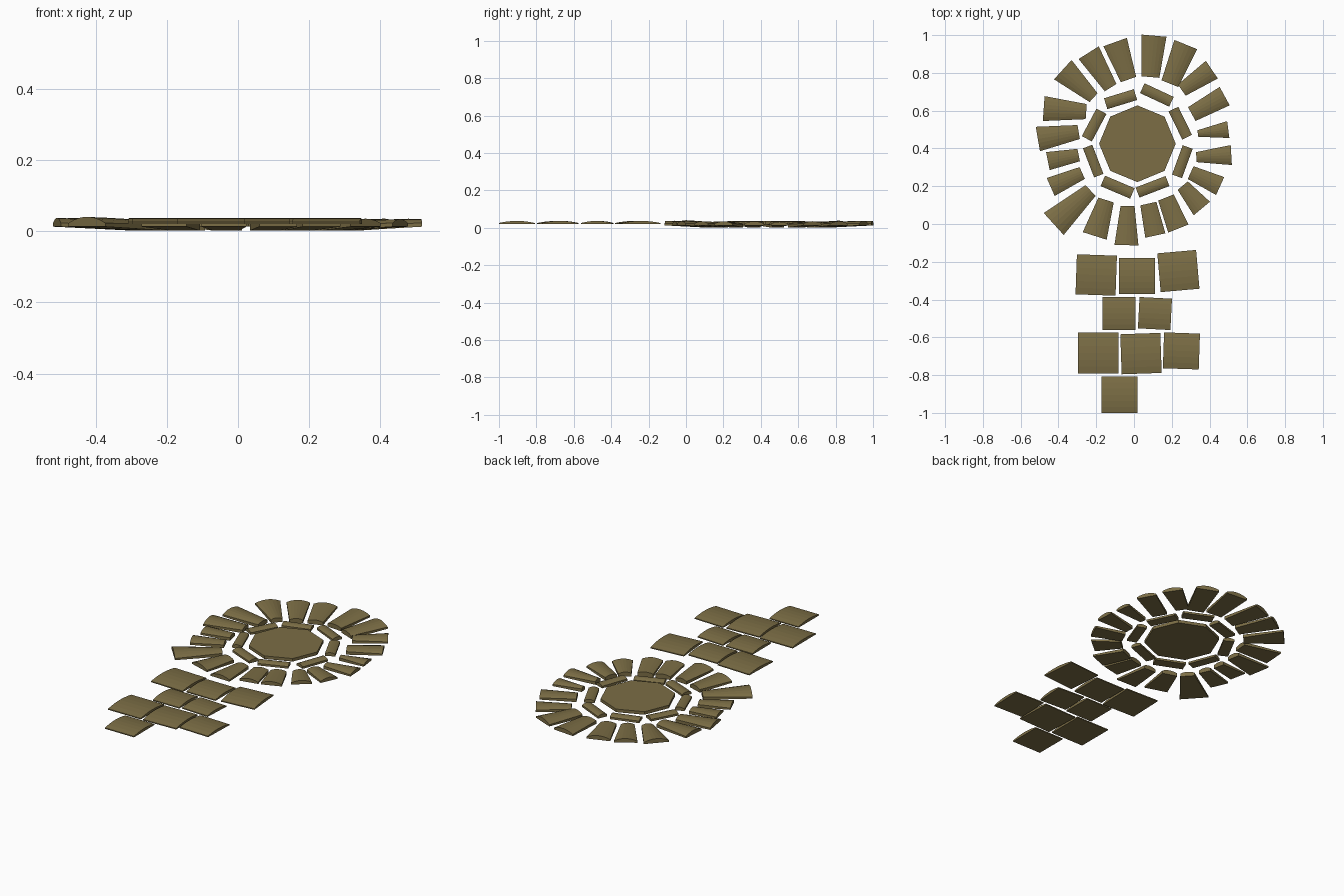
import bpy, bmesh, math
from mathutils import Vector

mat = bpy.data.materials.new("sandstone")
mat.diffuse_color = (0.2, 0.155, 0.06, 1)


def finish(name, bm):
    bmesh.ops.recalc_face_normals(bm, faces=bm.faces)
    me = bpy.data.meshes.new(name)
    bm.to_mesh(me)
    bm.free()
    me.materials.append(mat)
    ob = bpy.data.objects.new(name, me)
    bpy.context.collection.objects.link(ob)
    return ob


def stone(name, a, b, wa, wb, za, zb, segs=6):
    """Flat-bottomed block with an arched top, running from a to b.
    za, zb = (bottom, shoulder, crown) heights at each end."""
    a, b = Vector(a), Vector(b)
    d = (b - a).normalized()
    side = Vector((-d.y, d.x))
    bm = bmesh.new()
    rings = []
    for p, w, (z0, z1, z2) in ((a, wa, za), (b, wb, zb)):
        prof = [(-1, z0)]
        for i in range(segs + 1):
            t = -1 + 2 * i / segs
            prof.append((t, z1 + (z2 - z1) * (1 - t * t)))
        prof.append((1, z0))
        rings.append([bm.verts.new((*(p + side * t * w / 2), z)) for t, z in prof])
    n = len(rings[0])
    for i in range(n):
        j = (i + 1) % n
        bm.faces.new((rings[0][i], rings[0][j], rings[1][j], rings[1][i]))
    bm.faces.new(rings[0])
    bm.faces.new(rings[1])
    return finish(name, bm)


def bar(name, x, y, length, width, deg, z):
    h = Vector((math.cos(math.radians(deg)), math.sin(math.radians(deg)))) * length / 2
    c = Vector((x, y))
    return stone(name, c - h, c + h, width, width, z, z)


# Octagonal centre slab
bm = bmesh.new()
bmesh.ops.create_cone(bm, cap_ends=True, segments=8, radius1=0.203, radius2=0.203, depth=0.018)
for v in bm.verts:
    v.co += Vector((0.018, 0.425, 0.027))
finish("centre_slab", bm)

# Inner ring: x, y, length, width, angle
inner = [(-.071, .661, .165, .06, 17), (.121, .683, .17, .057, -25),
         (.245, .534, .165, .057, -64), (.256, .330, .165, .056, 70),
         (.098, .197, .17, .057, 21), (-.087, .195, .17, .06, -23),
         (-.216, .333, .165, .053, -69), (-.211, .524, .165, .06, 62)]
for i, s in enumerate(inner):
    bar(f"inner_ring_stone_{i+1}", *s, (.014, .026, .035))

# Outer ring of wedges: inner midpoint, outer midpoint, inner width, outer width
outer = [(.087, .778, .106, .997, .095, .132), (.190, .743, .274, .950, .095, .130),
         (.253, .709, .412, .817, .072, .113), (.306, .582, .480, .677, .083, .111),
         (.338, .479, .499, .500, .035, .090), (.330, .354, .515, .365, .053, .106),
         (.300, .272, .456, .201, .074, .104), (.258, .203, .359, .082, .070, .112),
         (.169, .140, .235, -.024, .088, .116), (.076, .108, .113, -.061, .087, .109),
         (-.034, .095, -.040, -.112, .074, .127), (-.148, .127, -.208, -.063, .085, .133),
         (-.230, .177, -.425, .000, .078, .157), (-.274, .270, -.441, .196, .068, .104),
         (-.293, .365, -.456, .333, .067, .097), (-.293, .487, -.509, .450, .075, .131),
         (-.253, .595, -.478, .611, .080, .132), (-.214, .669, -.377, .817, .063, .138),
         (-.124, .722, -.240, .907, .073, .126), (-.029, .765, -.100, .963, .086, .132)]
for i, (ax, ay, bx, by, wa, wb) in enumerate(outer):
    crown = .022 + .12 * wb          # wider stones stand a little taller
    stone(f"outer_ring_stone_{i+1}", (ax, ay), (bx, by), wa, wb,
          (.002, .020, .029), (.013, .023, crown))

# Path slabs: x, y, length, width, angle
path = [(-.20, -.270, .212, .212, -2), (.016, -.275, .19, .19, 0), (.235, -.249, .206, .206, 5),
        (-.079, -.474, .174, .174, 0), (.111, -.474, .172, .166, -3),
        (-.19, -.683, .214, .218, 0), (.037, -.686, .212, .212, 2), (.251, -.672, .19, .19, -2),
        (-.077, -.904, .19, .192, 0)]
for i, s in enumerate(path):
    bar(f"path_slab_{i+1}", *s, (.020, .026, .037))
